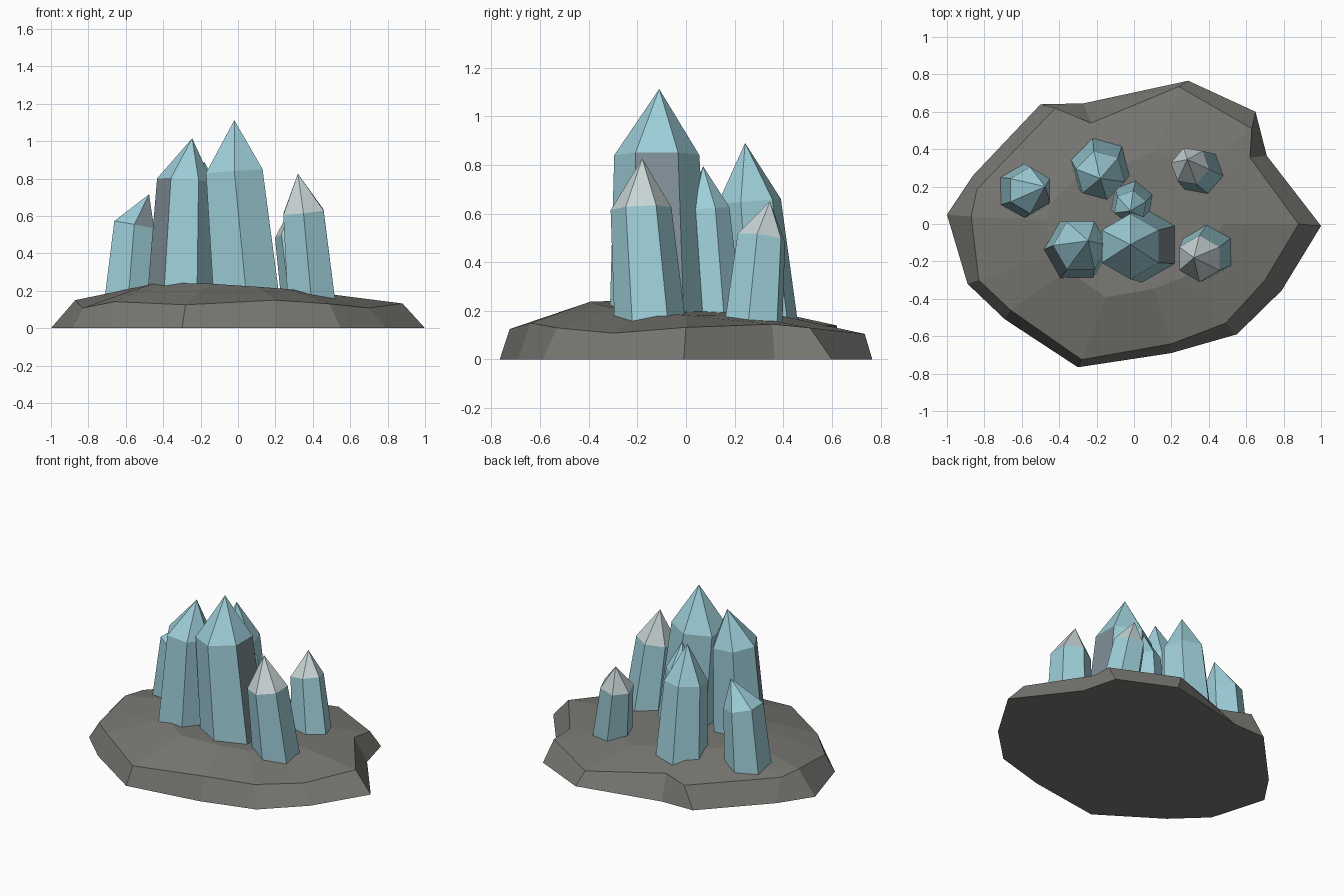
import bpy, bmesh, math
from mathutils import Vector

if "Cube" in bpy.data.objects:
    bpy.data.objects.remove(bpy.data.objects["Cube"])


def material(name, rgb):
    m = bpy.data.materials.new(name)
    m.diffuse_color = (*rgb, 1)
    m.use_nodes = True
    m.node_tree.nodes["Principled BSDF"].inputs["Base Color"].default_value = m.diffuse_color
    return m


ROCK = material("rock_grey", (0.19, 0.186, 0.17))
BLUE = material("crystal_blue", (0.34, 0.62, 0.69))
PALE = material("pale_tip", (0.58, 0.66, 0.67))
SLATE = material("slate_facet", (0.22, 0.28, 0.32))


def finish(bm, name, mats):
    bmesh.ops.recalc_face_normals(bm, faces=bm.faces)
    me = bpy.data.meshes.new(name)
    bm.to_mesh(me)
    bm.free()
    for m in mats:
        me.materials.append(m)
    ob = bpy.data.objects.new(name, me)
    bpy.context.collection.objects.link(ob)
    return ob


def bridge(bm, a, b):
    n = len(a)
    return [bm.faces.new((a[i], a[(i + 1) % n], b[(i + 1) % n], b[i])) for i in range(n)]


# Rock slab: ground outline, bevelled rim, raised plateau
outline = [(-1, .05), (-.86, .26), (-.5, .64), (-.27, .645), (.29, .766), (.65, .6), (.71, .365),
           (1, -.01), (.79, -.355), (.55, -.59), (.2, -.69), (-.3, -.766), (-.69, -.51), (-.89, -.32)]
rim = [(-.87, .04, .15), (-.84, .185, .14), (-.42, .62, .14), (-.23, .54, .14), (.24, .735, .105),
       (.63, .51, .13), (.62, .355, .145), (.88, 0, .132), (.70, -.30, .108), (.49, -.53, .13),
       (.2, -.64, .15), (-.28, -.725, .125), (-.66, -.46, .142), (-.83, -.30, .108)]
bm = bmesh.new()
low = [bm.verts.new((x, y, 0)) for x, y in outline]
mid = [bm.verts.new(p) for p in rim]
top = [bm.verts.new((x * .54, y * .54, .208 - .03 * x - .03 * y)) for x, y, z in rim]
bm.faces.new(low)
bridge(bm, low, mid)
bridge(bm, mid, top)
peak = bm.verts.new((0, 0, .205))
for i in range(len(top)):
    bm.faces.new((top[i], top[(i + 1) % len(top)], peak))
finish(bm, "rock_base", [ROCK])


def crystal(name, base, base_r, neck, neck_r, apex, phase, tip=BLUE, slate_side=None, slate_tip=None):
    """Leaning six-sided shaft with a pointed cap; neck ring is square to the lean."""
    bm = bmesh.new()
    foot, neck, apex = Vector((*base, .12)), Vector(neck), Vector(apex)
    turn = Vector((0, 0, 1)).rotation_difference(apex - foot)
    dirs = [Vector((math.cos(a), math.sin(a), 0))
            for a in (math.radians(phase + 60 * i) for i in range(6))]
    a = [bm.verts.new(foot + d * base_r) for d in dirs]
    b = [bm.verts.new(neck + turn @ (d * neck_r)) for d in dirs]
    point = bm.verts.new(apex)
    bm.faces.new(a)
    for i, f in enumerate(bridge(bm, a, b)):
        f.material_index = 2 if i == slate_side else 0
    for i in range(6):
        f = bm.faces.new((b[i], b[(i + 1) % 6], point))
        f.material_index = 2 if i == slate_tip else 1
    finish(bm, name, [BLUE, tip, SLATE])


# Crystal cluster
crystal("tall_crystal", (.05, -.11), .205, (-.02, -.12, .84), .175, (-.02, -.11, 1.112), -90, slate_side=1)
crystal("left_crystal", (-.31, -.14), .18, (-.285, -.115, .79), .148, (-.245, -.09, 1.015), -120, slate_side=5)
crystal("back_crystal", (-.18, .305), .165, (-.18, .26, .65), .135, (-.18, .243, .89), -75)
crystal("middle_crystal", (-.01, .12), .12, (-.02, .09, .62), .09, (-.02, .07, .795), -100)
crystal("front_right_crystal", (.395, -.145), .148, (.35, -.185, .62), .125, (.32, -.18, .826), -90, tip=PALE)
crystal("back_right_crystal", (.36, .275), .128, (.30, .31, .5), .105, (.285, .345, .65), -70, tip=PALE)
crystal("far_left_crystal", (-.59, .175), .148, (-.555, .18, .55), .125, (-.475, .2, .716), -90, slate_tip=0)
